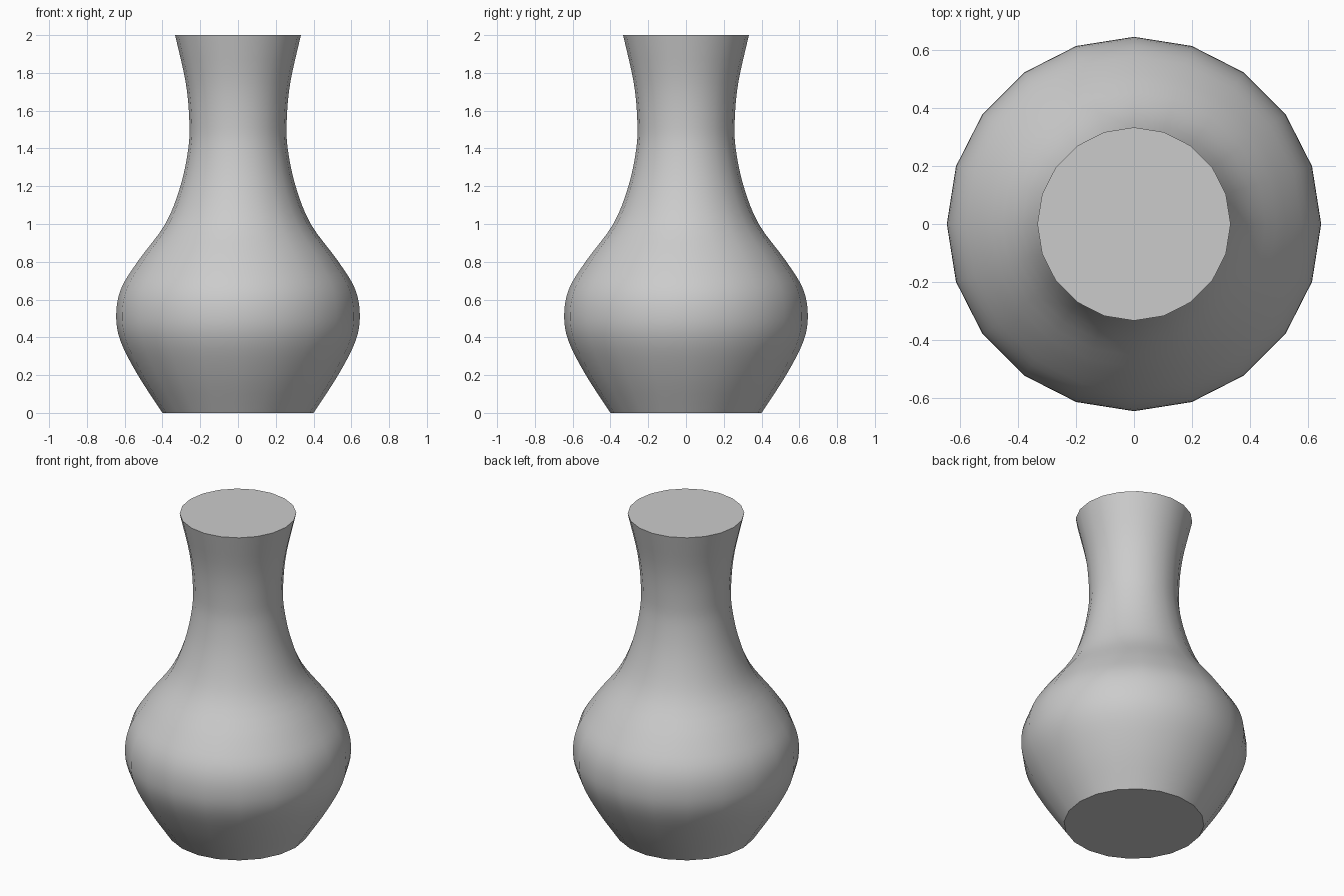
import bpy
import bmesh
from math import radians, tau, cos, sin
from mathutils import Vector

SIDES = 20
STEPS = 4

cube = bpy.data.objects.get("Cube")
if cube:
    bpy.data.objects.remove(cube, do_unlink=True)

# Grey clay material
clay = bpy.data.materials.new("grey_clay")
clay.use_nodes = True
colour = (0.6, 0.6, 0.6, 1)
clay.diffuse_color = colour
clay.node_tree.nodes["Principled BSDF"].inputs["Base Color"].default_value = colour

# Outline of the vase as radius and height, from foot to rim
outline = [(0.40, 0), (0.53, 0.2), (0.622, 0.38), (0.645, 0.52), (0.618, 0.66),
           (0.525, 0.81), (0.385, 1.0), (0.305, 1.2), (0.263, 1.4),
           (0.258, 1.55), (0.277, 1.75), (0.333, 2.0)]


def smooth_curve(points, steps):
    """Catmull-Rom curve through the points."""
    pts = [Vector(p) for p in points]
    pts = [2 * pts[0] - pts[1]] + pts + [2 * pts[-1] - pts[-2]]
    curve = []
    for a, b, c, d in zip(pts, pts[1:], pts[2:], pts[3:]):
        for i in range(steps):
            t = i / steps
            curve.append(b + (c - a) * t / 2
                         + (2 * a - 5 * b + 4 * c - d) * t ** 2 / 2
                         + (3 * b - a - 3 * c + d) * t ** 3 / 2)
    return curve + [pts[-2]]


# Vase body: rings bridged from foot to rim, closed with flat caps
bm = bmesh.new()
rings = [[bm.verts.new((p.x * cos(tau * i / SIDES), p.x * sin(tau * i / SIDES), p.y))
          for i in range(SIDES)] for p in smooth_curve(outline, STEPS)]
for low, high in zip(rings, rings[1:]):
    for i in range(SIDES):
        j = (i + 1) % SIDES
        bm.faces.new((low[i], low[j], high[j], high[i]))
bm.faces.new(rings[0][::-1])
bm.faces.new(rings[-1])

mesh = bpy.data.meshes.new("vase")
bm.to_mesh(mesh)
bm.free()
mesh.materials.append(clay)
vase = bpy.data.objects.new("vase", mesh)
bpy.context.collection.objects.link(vase)

# Smooth sides with crisp foot and rim
bpy.ops.object.select_all(action="DESELECT")
vase.select_set(True)
bpy.context.view_layer.objects.active = vase
bpy.ops.object.shade_smooth_by_angle(angle=radians(40))
